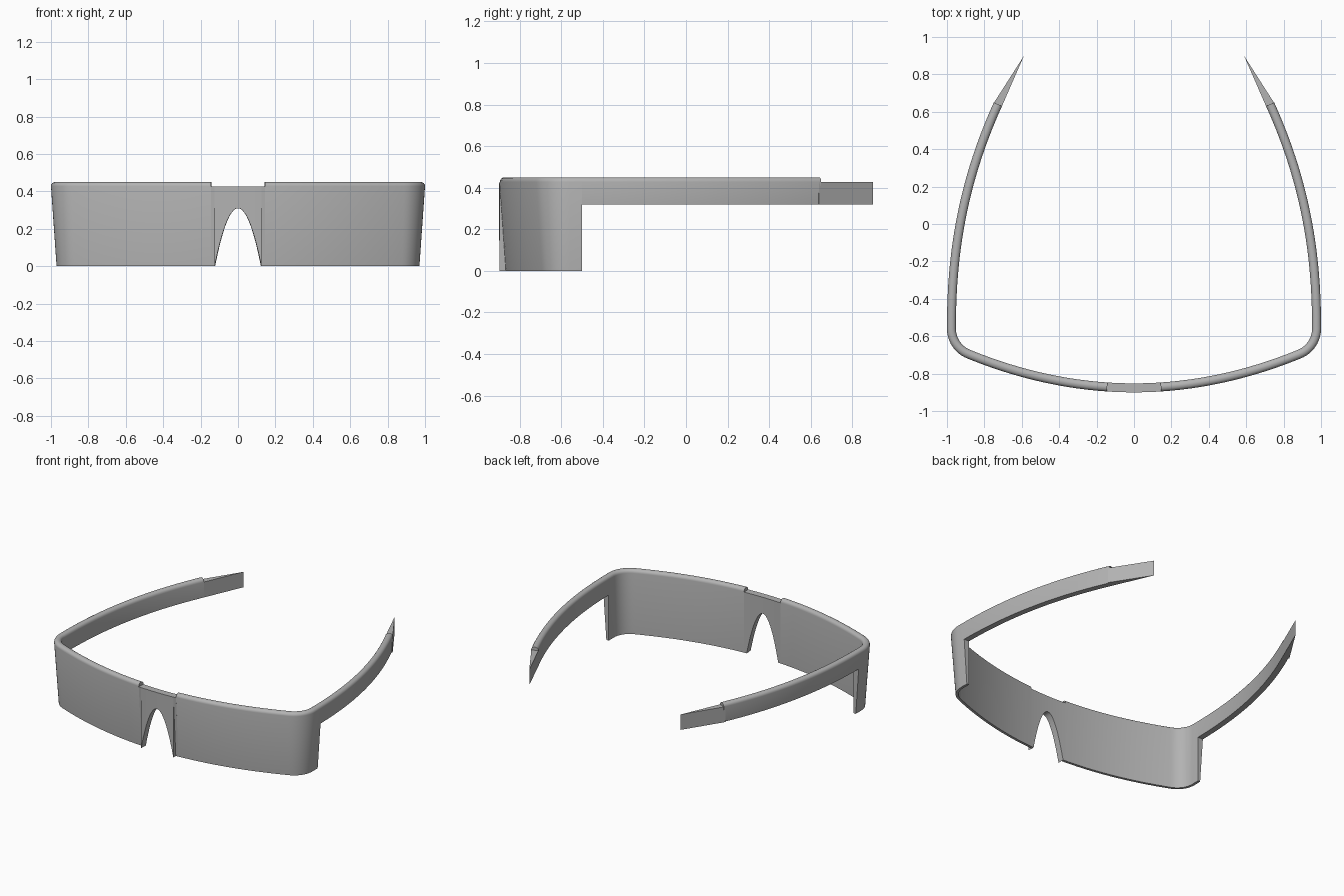
import bpy, bmesh, math
from mathutils import Vector

if "Cube" in bpy.data.objects:
    bpy.data.objects.remove(bpy.data.objects["Cube"], do_unlink=True)

grey = bpy.data.materials.new("satin grey")
grey.use_nodes = True
grey.diffuse_color = (0.45, 0.45, 0.45, 1)
grey.node_tree.nodes["Principled BSDF"].inputs["Base Color"].default_value = (0.45, 0.45, 0.45, 1)

TOP, FLAT, TEMPLE_Z = 0.45, 0.425, 0.32
WALL, LEAN, ROUND = 0.048, 0.03, 0.022
NOSE, GAP = 0.125, 0.145


# Outer outline seen from above: each returns a point and its inward normal
def front(x):
    k = 0.18 / 0.888 ** 2
    return Vector((x, -0.9 + k * x * x)), Vector((-2 * k * x, 1)).normalized()


def corner(a):
    d = Vector((math.cos(a), math.sin(a)))
    return Vector((0.83, -0.56)) + 0.17 * d, -d


def side(y):
    t = max(0, (y + 0.56) / 1.2)
    slope = -0.246 * 2.2 / 1.2 * t ** 1.2
    return Vector((1 - 0.246 * t ** 2.2, y)), Vector((-1, slope)).normalized()


# Cross-sections as (inward offset, height)
def rounded(bottom):
    def lean(z):
        return LEAN * max(0, 1 - z / (TOP - ROUND))
    pts = [(WALL, bottom), (lean(bottom), bottom)]
    for cx, start in ((ROUND, 180), (WALL - ROUND, 90)):
        for i in range(5):
            a = math.radians(start - i * 22.5)
            pts.append((cx + ROUND * math.cos(a), TOP - ROUND + ROUND * math.sin(a)))
    return pts


def flat(bottom, lean):
    return [(WALL, bottom), (lean, bottom), (0, FLAT), (WALL, FLAT)]


def finish(name, bm):
    bmesh.ops.recalc_face_normals(bm, faces=bm.faces)
    mesh = bpy.data.meshes.new(name)
    bm.to_mesh(mesh)
    bm.free()
    ob = bpy.data.objects.new(name, mesh)
    bpy.context.collection.objects.link(ob)
    mesh.materials.append(grey)
    bpy.ops.object.select_all(action='DESELECT')
    ob.select_set(True)
    bpy.context.view_layer.objects.active = ob
    bpy.ops.object.shade_smooth_by_angle(angle=math.radians(30))


def sweep(name, stations, sections, s=1):
    bm = bmesh.new()
    rings = []
    for (p, n), section in zip(stations, sections):
        ring = []
        for d, z in section:
            q = p + n * d
            ring.append(bm.verts.new((s * q.x, q.y, z)))
        rings.append(ring)
    for a, b in zip(rings, rings[1:]):
        for i in range(len(a)):
            j = (i + 1) % len(a)
            bm.faces.new((a[i], a[j], b[j], b[i]))
    bm.faces.new(rings[0])
    bm.faces.new(rings[-1])
    finish(name, bm)


def span(a, b, n):
    return [a + (b - a) * i / n for i in range(n + 1)]


# Nose bridge with an arched opening below
xs = [NOSE * math.sin(a) for a in span(-math.pi / 2, math.pi / 2, 32)]
sweep("nose_bridge", [front(x) for x in xs],
      [flat(max(0, 0.31 * (1 - (x / NOSE) ** 2)), 0) for x in xs])

for s, tag in ((1, "left"), (-1, "right")):
    # Low step where the shield meets the bridge
    sweep("bridge_step_" + tag, [front(x) for x in (NOSE, GAP)], [flat(0, LEAN)] * 2, s)

    # Wraparound shield, thinning toward its lower edge
    path = [front(x) for x in span(GAP, 0.888, 14)]
    path += [corner(math.radians(a)) for a in span(-70, 0, 10)[1:]]
    path += [side(-0.5)]
    sweep("shield_" + tag, path, [rounded(0)] * len(path), s)

    # Temple arm
    path = [side(y) for y in span(-0.5, 0.65, 20)]
    sweep("temple_" + tag, path, [rounded(TEMPLE_Z)] * len(path), s)

    # Pointed flat-topped temple tip
    p, n = side(0.64)
    q = p + n * WALL
    outline = [(p.x, p.y), (q.x, q.y), (0.588, 0.9)]
    bm = bmesh.new()
    face = bm.faces.new([bm.verts.new((s * x, y, TEMPLE_Z)) for x, y in outline])
    ext = bmesh.ops.extrude_face_region(bm, geom=[face])
    bmesh.ops.translate(bm, vec=(0, 0, FLAT + 0.003 - TEMPLE_Z),
                        verts=[v for v in ext["geom"] if isinstance(v, bmesh.types.BMVert)])
    if len(bm.faces) == 4:
        bm.faces.new([v for v in bm.verts if v.co.z < TEMPLE_Z + 0.01])
    finish("temple_tip_" + tag, bm)
